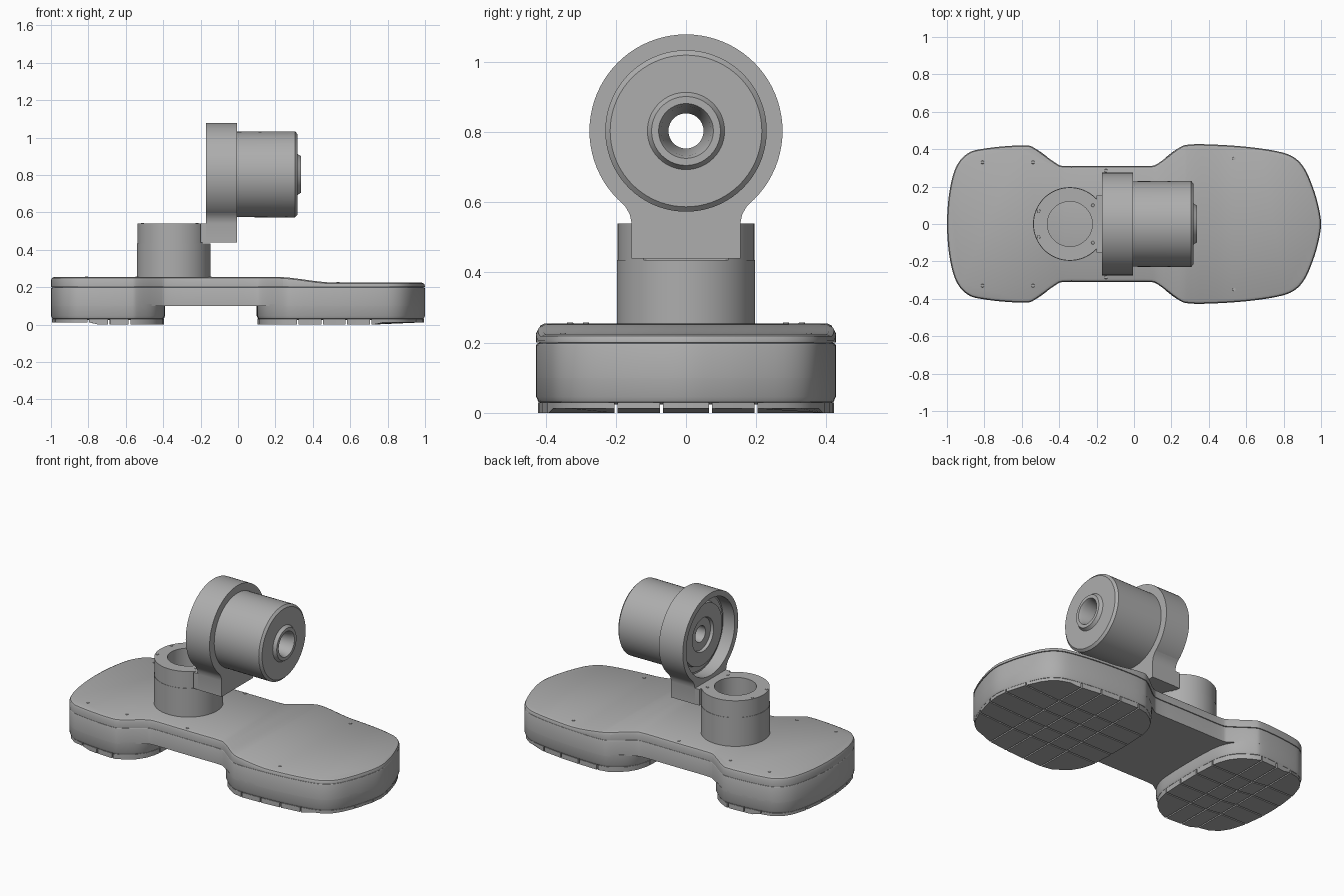
import bpy, bmesh, math
from mathutils import Vector

cube = bpy.data.objects.get("Cube")
if cube:
    bpy.data.objects.remove(cube)

grey = bpy.data.materials.new("grey_plastic")
grey.use_nodes = True
COLOUR = (0.42, 0.42, 0.42, 1)
grey.diffuse_color = COLOUR
grey.node_tree.nodes["Principled BSDF"].inputs["Base Color"].default_value = COLOUR


def finish(name, bm, angle=30):
    bmesh.ops.recalc_face_normals(bm, faces=bm.faces)
    mesh = bpy.data.meshes.new(name)
    bm.to_mesh(mesh)
    bm.free()
    mesh.materials.append(grey)
    ob = bpy.data.objects.new(name, mesh)
    bpy.context.collection.objects.link(ob)
    bpy.ops.object.select_all(action="DESELECT")
    ob.select_set(True)
    bpy.context.view_layer.objects.active = ob
    bpy.ops.object.shade_smooth_by_angle(angle=math.radians(angle))
    return ob


def outline(half, steps=4):
    """Mirror a half outline across y = 0 and round it with a spline."""
    pts = half + [(x, -y) for x, y in reversed(half) if y > 0]
    pts = [Vector(p) for p in pts]
    n, out = len(pts), []
    for i in range(n):
        a, b, c, d = (pts[(i + k) % n] for k in (-1, 0, 1, 2))
        for s in range(steps):
            t = s / steps
            out.append(0.5 * (2 * b + (c - a) * t + (2 * a - 5 * b + 4 * c - d) * t * t
                              + (3 * b - a - 3 * c + d) * t ** 3))
    return out


def resample(pts, count):
    """Evenly spaced points along a closed outline."""
    loop = pts + [pts[0]]
    total = sum((b - a).length for a, b in zip(loop, loop[1:]))
    out, walked = [], 0
    for a, b in zip(loop, loop[1:]):
        length = (b - a).length
        while len(out) < count and len(out) * total / count < walked + length:
            out.append(a.lerp(b, (len(out) * total / count - walked) / length))
        walked += length
    return out


def cap(pts, z, up):
    """One flat face from an outline, facing up or down."""
    bm = bmesh.new()
    face = bm.faces.new([bm.verts.new((p.x, p.y, z)) for p in pts])
    face.normal_update()
    if (face.normal.z > 0) != up:
        face.normal_flip()
    return bm, face


def slab(pts, z_start, z_end, rim):
    """Solid slab whose far face has a rounded rim."""
    up = z_end > z_start
    bm, base = cap(pts, z_start, not up)
    wall = z_end - math.copysign(rim, z_end - z_start)
    top = bmesh.ops.extrude_face_region(bm, geom=[base], use_keep_orig=True)["geom"]
    for v in top:
        if isinstance(v, bmesh.types.BMVert):
            v.co.z = wall
    face = next(f for f in top if isinstance(f, bmesh.types.BMFace))
    bmesh.ops.recalc_face_normals(bm, faces=bm.faces)
    for thick, depth in ((0.3, 0.65), (0.7, 0.35)):
        bmesh.ops.inset_region(bm, faces=[face], thickness=rim * thick, depth=rim * depth)
    return bm


def slice_mesh(bm, geom, co, normal):
    geom = geom + list({e for f in geom for e in f.edges}) + list({v for f in geom for v in f.verts})
    cut = bmesh.ops.bisect_plane(bm, geom=geom, plane_co=co, plane_no=normal)
    return [f for f in cut["geom"] if isinstance(f, bmesh.types.BMFace)]


def lathe(profile, centre, axis, segments=64):
    """Revolve a closed (along, radius) profile around the x or z axis."""
    bm = bmesh.new()
    rings = []
    for i in range(segments):
        a = math.tau * i / segments
        ring = []
        for along, r in profile:
            c, s = r * math.cos(a), r * math.sin(a)
            co = (along, c, s) if axis == "x" else (c, s, along)
            ring.append(bm.verts.new(Vector(co) + Vector(centre)))
        rings.append(ring)
    n = len(profile)
    for i, ring in enumerate(rings):
        nxt = rings[(i + 1) % segments]
        for j in range(n):
            k = (j + 1) % n
            bm.faces.new((ring[j], nxt[j], nxt[k], ring[k]))
    return bm


# Foot outlines (one side, heel to toe)
heel_edge = [(-1, 0), (-0.99, 0.15), (-0.965, 0.27), (-0.93, 0.34), (-0.88, 0.383),
             (-0.82, 0.4), (-0.7, 0.415), (-0.58, 0.42), (-0.53, 0.405)]
toe_edge = [(0.24, 0.407), (0.3, 0.425), (0.42, 0.425), (0.6, 0.413), (0.76, 0.39),
            (0.85, 0.36), (0.91, 0.3), (0.955, 0.2), (0.985, 0.1), (1, 0)]
waist = [(-0.42, 0.327), (-0.37, 0.31), (-0.2, 0.31), (-0.05, 0.31), (0.08, 0.31), (0.13, 0.325)]
foot = outline(heel_edge + waist + toe_edge)
heel = outline(heel_edge + [(-0.45, 0.345), (-0.41, 0.27), (-0.395, 0.18), (-0.39, 0)])
toe = outline([(0.1, 0), (0.105, 0.18), (0.12, 0.27), (0.16, 0.345)] + toe_edge)

finish("foot_shell", slab(foot, 0.1, 0.2, 0.008))

# Top cover that slopes down towards the toe
bm = slab(foot, 0.2, 0.255, 0.018)
for i in range(9):
    slice_mesh(bm, list(bm.faces), (0.2 + i * 0.04, 0, 0), (1, 0, 0))
for v in bm.verts:
    if v.co.z > 0.21:
        t = min(max((v.co.x - 0.2) / 0.32, 0), 1)
        v.co.z -= 0.03 * t * t * (3 - 2 * t)
finish("foot_cover", bm)


# Pads with a grid of tread blocks and a border of radial blocks
def tread(name, pts, x_cuts, y_cuts, border):
    bm, face = cap(resample(pts, border), 0.03, False)
    bmesh.ops.inset_region(bm, faces=[face], thickness=0.045)
    bmesh.ops.delete(bm, geom=[f for f in bm.faces if f != face], context="FACES")
    bmesh.ops.inset_region(bm, faces=[face], thickness=0.07)
    inner = [face]
    for x in x_cuts:
        inner = slice_mesh(bm, inner, (x, 0, 0), (1, 0, 0))
    for y in y_cuts:
        inner = slice_mesh(bm, inner, (0, y, 0), (0, 1, 0))
    blocks = [f for f in bm.faces if f.calc_area() > 0.0002]
    bmesh.ops.inset_individual(bm, faces=blocks, thickness=0.006)
    bmesh.ops.delete(bm, geom=[f for f in bm.faces if f not in set(blocks)], context="FACES")
    tops = bmesh.ops.extrude_face_region(bm, geom=list(bm.faces), use_keep_orig=True)["geom"]
    for v in tops:
        if isinstance(v, bmesh.types.BMVert):
            v.co.z = 0.012 if abs(v.co.x) > 0.76 else 0
    finish(name, bm)


y_cuts = (-0.2, -0.07, 0.07, 0.2)
for side, pts, x_cuts, border in (("heel", heel, (-0.8, -0.69, -0.58), 40),
                                  ("toe", toe, (0.32, 0.45, 0.58, 0.71), 50)):
    finish(side + "_pad", slab(pts, 0.11, 0.024, 0.022))
    tread(side + "_tread", pts, x_cuts, y_cuts, border)

# Ankle column: full tube below, tube with a flat side above
ANKLE = (-0.343, 0, 0)
finish("ankle_column", lathe([(0.25, 0.12), (0.25, 0.197), (0.435, 0.197), (0.435, 0.12)], ANKLE, "z"))
bm = lathe([(0.435, 0.12), (0.435, 0.195), (0.54, 0.195), (0.54, 0.12)], ANKLE, "z")
cut = bmesh.ops.bisect_plane(bm, geom=bm.verts[:] + bm.edges[:] + bm.faces[:],
                             plane_co=(-0.19, 0, 0), plane_no=(1, 0, 0), clear_outer=True)
bmesh.ops.edgeloop_fill(bm, edges=[e for e in cut["geom_cut"] if isinstance(e, bmesh.types.BMEdge)])
finish("ankle_collar", bm)

# Motor bracket: ring, flared neck and foot block
AXLE = (0, 0, 0.803)
finish("bracket_ring", lathe([(-0.17, 0.275), (-0.005, 0.275), (-0.005, 0.225), (-0.09, 0.225),
                              (-0.09, 0.24), (-0.17, 0.24)], AXLE, "x", 80))


def bracket_plate(name, half, x0, x1):
    bm = bmesh.new()
    pts = half + [(-y, z) for y, z in reversed(half)]
    face = bm.faces.new([bm.verts.new((x0, y, z)) for y, z in pts])
    new = bmesh.ops.extrude_face_region(bm, geom=[face], use_keep_orig=True)["geom"]
    bmesh.ops.translate(bm, vec=(x1 - x0, 0, 0), verts=[v for v in new if isinstance(v, bmesh.types.BMVert)])
    finish(name, bm)


arc = [(0.255 * math.sin(a), AXLE[2] - 0.255 * math.cos(a))
       for a in (math.radians(d) for d in range(50, 0, -6))]
bracket_plate("bracket_neck", [(0.155, 0.44), (0.155, 0.54), (0.16, 0.565), (0.173, 0.588), (0.2, 0.615)] + arc,
              -0.17, -0.005)
bracket_plate("bracket_foot", [(0.153, 0.44), (0.153, 0.54)], -0.2, -0.1)

# Motor with hub, bore and rear flange
finish("motor", lathe([(-0.1, 0.05), (-0.1, 0.1), (-0.118, 0.105), (-0.118, 0.19), (-0.095, 0.195),
                       (-0.095, 0.228), (0.305, 0.23), (0.318, 0.216), (0.318, 0.11), (0.325, 0.105),
                       (0.337, 0.098), (0.337, 0.078), (0.32, 0.07), (0.2, 0.05)], AXLE, "x", 72))


# Small screw heads
def screw(name, x, y, z):
    bm = bmesh.new()
    bmesh.ops.create_cone(bm, cap_ends=True, segments=12, radius1=0.01, radius2=0.008, depth=0.006)
    bmesh.ops.translate(bm, vec=(x, y, z), verts=bm.verts)
    finish(name, bm)


for s in (-1, 1):
    for x, y, z in ((-0.81, 0.33, 0.255), (-0.54, 0.33, 0.255), (-0.15, 0.285, 0.255),
                    (0.535, 0.35, 0.225), (-0.51, 0.07, 0.54), (-0.22, 0.1, 0.54)):
        screw("screw", x, y * s, z)
